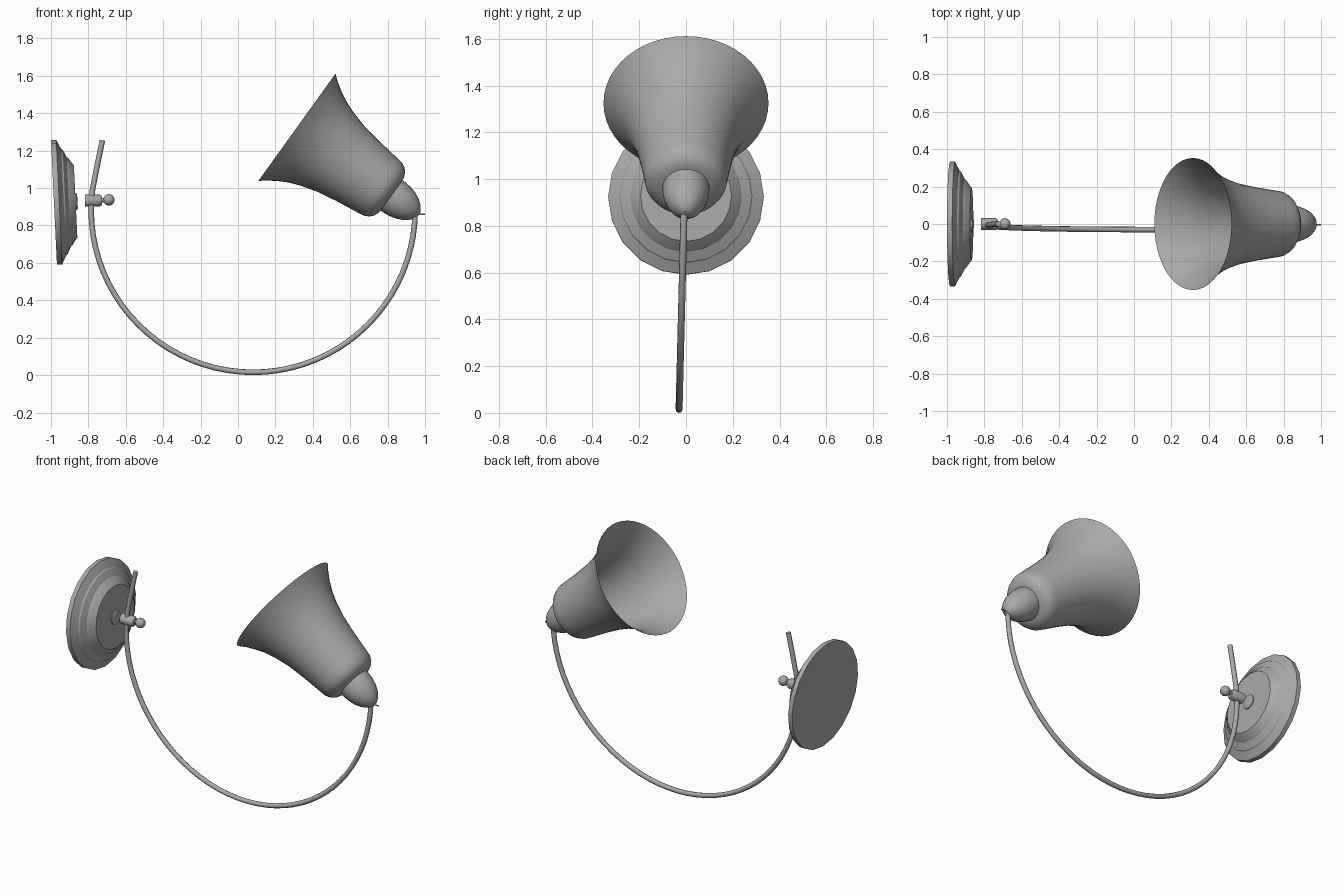
import bpy, bmesh, math
from mathutils import Vector, Matrix

if "Cube" in bpy.data.objects:
    bpy.data.objects.remove(bpy.data.objects["Cube"], do_unlink=True)

metal = bpy.data.materials.new("grey_metal")
metal.use_nodes = True
GREY = (0.4, 0.4, 0.4, 1)
metal.diffuse_color = GREY
metal.node_tree.nodes["Principled BSDF"].inputs["Base Color"].default_value = GREY


def smooth(obj, angle):
    bpy.ops.object.select_all(action="DESELECT")
    obj.select_set(True)
    bpy.context.view_layer.objects.active = obj
    bpy.ops.object.shade_smooth_by_angle(angle=math.radians(angle))


def lathe(name, profile, origin, axis, sides=32, angle=35):
    """Revolve (distance along axis, radius) pairs; zero radius closes an end."""
    bm = bmesh.new()
    rings = []
    for t, r in profile:
        if r == 0:
            rings.append([bm.verts.new((0, 0, t))] * sides)
        else:
            turn = [2 * math.pi * i / sides for i in range(sides)]
            rings.append([bm.verts.new((r * math.cos(a), r * math.sin(a), t)) for a in turn])
    for low, high in zip(rings, rings[1:]):
        for i in range(sides):
            j = (i + 1) % sides
            corners = dict.fromkeys((low[i], low[j], high[j], high[i]))
            bm.faces.new(list(corners))
    rotation = Vector(axis).to_track_quat("Z", "Y").to_matrix().to_4x4()
    bm.transform(Matrix.Translation(origin) @ rotation)
    mesh = bpy.data.meshes.new(name)
    bm.to_mesh(mesh)
    bm.free()
    mesh.materials.append(metal)
    obj = bpy.data.objects.new(name, mesh)
    bpy.context.collection.objects.link(obj)
    smooth(obj, angle)
    return obj


# Bell shade, open at the wide rim, and the socket cup behind it
shade_origin, shade_axis = (0.315, 0, 1.325), (0.812, 0, -0.584)
lathe("bell_shade",
      [(0, 0.353), (0.035, 0.325), (0.08, 0.296), (0.135, 0.266), (0.2, 0.241),
       (0.29, 0.216), (0.4, 0.197), (0.53, 0.18), (0.565, 0.175), (0.592, 0.162),
       (0.61, 0.143), (0.622, 0.115), (0.625, 0.08)],
      shade_origin, shade_axis, sides=48, angle=60)
lathe("socket_cup",
      [(0.61, 0.1), (0.64, 0.1), (0.68, 0.096), (0.72, 0.085), (0.755, 0.068),
       (0.782, 0.046), (0.8, 0.02), (0.803, 0)],
      shade_origin, shade_axis, angle=60)
lathe("socket_pin", [(0, 0), (0, 0.004), (0.05, 0.004), (0.05, 0)],
      (0.95, -0.005, 0.86), (1, 0, 0), sides=8)

# Stepped wall plate, leaning slightly back, with a small hub
plate_origin, plate_axis = (-0.984, 0, 0.923), (0.999, 0, 0.048)
lathe("wall_plate",
      [(0, 0), (0, 0.333), (0.028, 0.333), (0.052, 0.285), (0.06, 0.28),
       (0.08, 0.238), (0.088, 0.233), (0.11, 0.2), (0.116, 0.195), (0.116, 0)],
      plate_origin, plate_axis, sides=20, angle=30)
lathe("plate_hub", [(0.11, 0.045), (0.122, 0.045), (0.126, 0.036), (0.126, 0)],
      plate_origin, plate_axis, sides=20)

# Clamp that grips the arm, with its thumb screw
lathe("arm_clamp", [(0, 0), (0, 0.032), (0.078, 0.032), (0.09, 0.024), (0.09, 0)],
      (-0.818, 0, 0.933), (1, 0, 0), sides=16)
lathe("screw_neck", [(0, 0.012), (0.05, 0.012)], (-0.74, 0, 0.935), (1, 0, 0), sides=12)
ball = [(-0.03 * math.cos(math.pi * k / 8), 0.031 * math.sin(math.pi * k / 8))
        for k in range(1, 8)]
lathe("screw_knob", [(-0.03, 0)] + ball + [(0.03, 0)],
      (-0.69, 0, 0.937), (1, 0, 0), sides=16, angle=60)

# Curved arm: straight tail above the clamp, then a half circle to the socket
path = [(-0.725, 1.255), (-0.755, 1.11), (-0.778, 0.99)]
STEPS = 40
for k in range(STEPS + 1):
    a = math.pi + math.pi * k / STEPS
    path.append((0.081 + 0.866 * math.cos(a), 0.881 + 0.866 * math.sin(a)))
curve = bpy.data.curves.new("curved_arm", "CURVE")
curve.dimensions = "3D"
curve.bevel_depth = 0.015
curve.bevel_resolution = 2
curve.use_fill_caps = True
spline = curve.splines.new("POLY")
spline.points.add(len(path) - 1)
for point, (x, z) in zip(spline.points, path):
    point.co = (x, -0.03 + 0.025 * z, z, 1)
curve.materials.append(metal)
arm = bpy.data.objects.new("curved_arm", curve)
bpy.context.collection.objects.link(arm)
bpy.ops.object.select_all(action="DESELECT")
arm.select_set(True)
bpy.context.view_layer.objects.active = arm
bpy.ops.object.convert(target="MESH")
smooth(bpy.context.view_layer.objects.active, 50)
